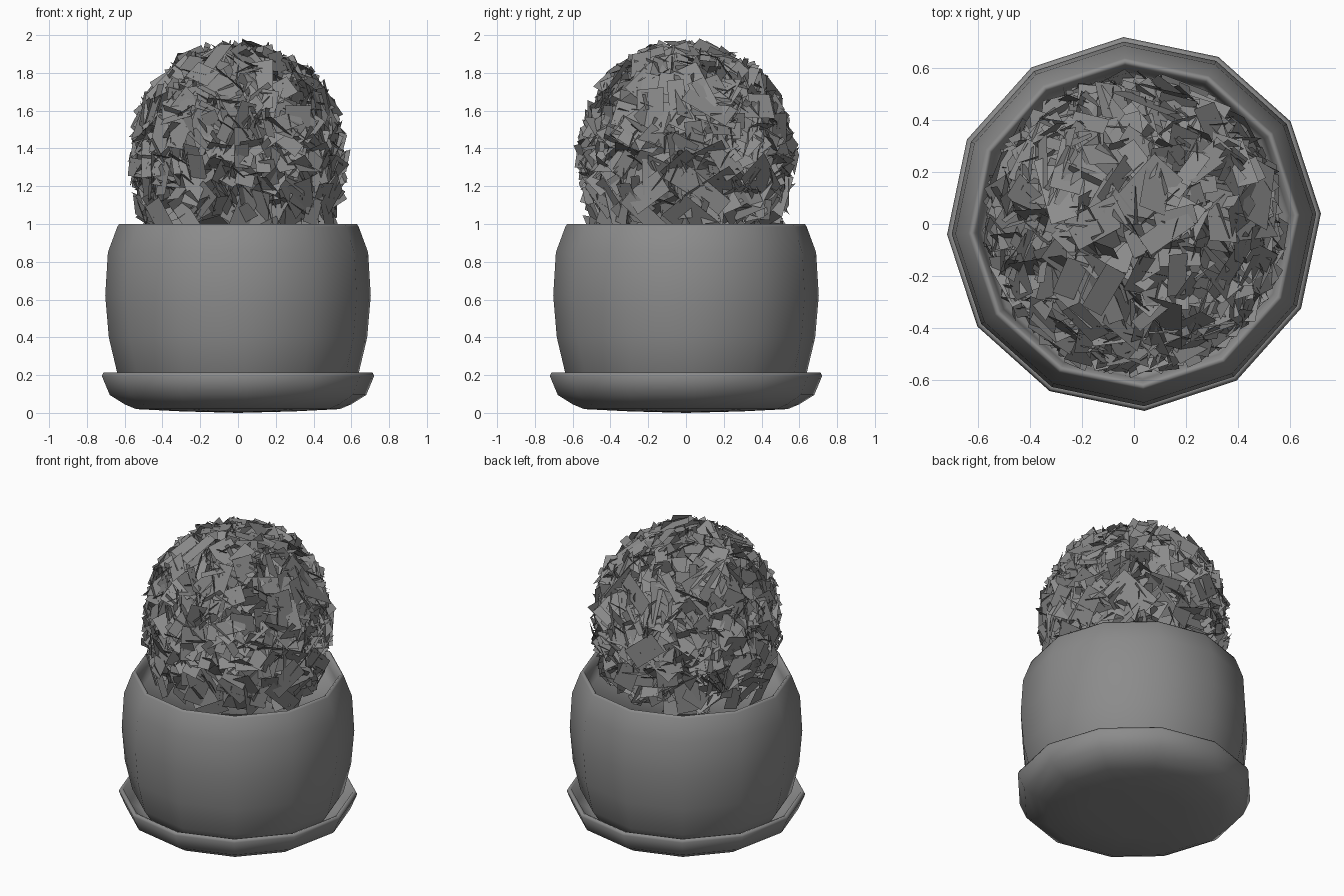
import bpy, math, random
from mathutils import Vector, Matrix

if "Cube" in bpy.data.objects:
    bpy.data.objects.remove(bpy.data.objects["Cube"])

random.seed(7)
SIDES = 12
TURN = math.radians(3.2)
grey = bpy.data.materials.new("dark_grey")
grey.diffuse_color = (0.26, 0.26, 0.26, 1)
grey.use_nodes = True
grey.node_tree.nodes["Principled BSDF"].inputs["Base Color"].default_value = grey.diffuse_color


def make_object(name, verts, faces, smooth=True):
    mesh = bpy.data.meshes.new(name)
    mesh.from_pydata(verts, [], faces)
    mesh.update()
    mesh.materials.append(grey)
    if smooth:
        mesh.shade_smooth()
    obj = bpy.data.objects.new(name, mesh)
    bpy.context.collection.objects.link(obj)
    return obj


def lathe(name, profile):
    """Spin (radius, z) points round the z axis; radius 0 makes a pole."""
    verts, rings, faces = [], [], []
    for r, z in profile:
        n = 1 if r == 0 else SIDES
        rings.append([len(verts) + i % n for i in range(SIDES)])
        for i in range(n):
            a = TURN + math.tau * i / SIDES
            verts.append((r * math.cos(a), r * math.sin(a), z))
    for lo, hi in zip(rings, rings[1:]):
        for i in range(SIDES):
            j = (i + 1) % SIDES
            face = list(dict.fromkeys([lo[i], lo[j], hi[j], hi[i]]))
            faces.append(face)
    return make_object(name, verts, faces)


# Saucer: shallow dish with a thin raised rim
lathe("saucer", [(0, 0.0), (0.30, 0.008), (0.54, 0.02), (0.60, 0.045), (0.68, 0.095),
                 (0.722, 0.195), (0.712, 0.215), (0.695, 0.21), (0.655, 0.12),
                 (0.58, 0.075), (0, 0.07)])

# Pot: bulging wall, rounded lip, inside running down to the soil
lathe("pot", [(0, 0.08), (0.56, 0.08), (0.64, 0.21), (0.685, 0.40), (0.704, 0.62),
              (0.69, 0.85), (0.64, 0.985), (0.63, 1.0), (0.615, 0.99), (0.60, 0.95),
              (0.585, 0.88), (0, 0.87)])

# Foliage: a dense dome of flat leaf cards kept inside an egg-shaped envelope
CENTRE = Vector((0, 0, 1.38))


def envelope(p):
    h = p.z - CENTRE.z
    return math.sqrt((p.x ** 2 + p.y ** 2) / 0.605 ** 2 + (h / (0.62 if h > 0 else 0.88)) ** 2)


verts, faces = [], []
COUNT = 850
golden = math.pi * (3 - math.sqrt(5))
for k in range(COUNT):
    # even spread over the dome with a random tilt for each card
    u = 1 - 1.68 * (k + 0.5) / COUNT
    a = k * golden
    s = math.sqrt(1 - u * u)
    d = Vector((s * math.cos(a), s * math.sin(a), u))
    length = 0.31 * random.uniform(0.45, 1.0)
    width = random.uniform(0.3, 0.75) * length
    basis = d.to_track_quat('Z', 'Y').to_matrix()
    tilt = (Matrix.Rotation(random.gauss(0, 0.8), 3, 'Z')
            @ Matrix.Rotation(random.gauss(0, 0.6), 3, 'X')
            @ Matrix.Rotation(random.gauss(0, 0.8), 3, 'Y'))
    m = basis @ tilt
    corners = [m @ Vector((x * width / 2, y * length / 2, 0))
               for x, y in ((-1, -1), (1, -1), (1, 1), (-1, 1))]
    # slide inwards until every corner is inside the envelope
    dist = 0.95
    limit = random.uniform(0.92, 1.0)
    while max(envelope(CENTRE + d * dist + c) for c in corners) > limit:
        dist -= 0.01
    centre = CENTRE + d * dist
    if min((centre + c).z for c in corners) < 0.86:
        continue
    b = len(verts)
    verts += [centre + c for c in corners]
    faces.append((b, b + 1, b + 2, b + 3))
make_object("foliage", verts, faces, smooth=False)
